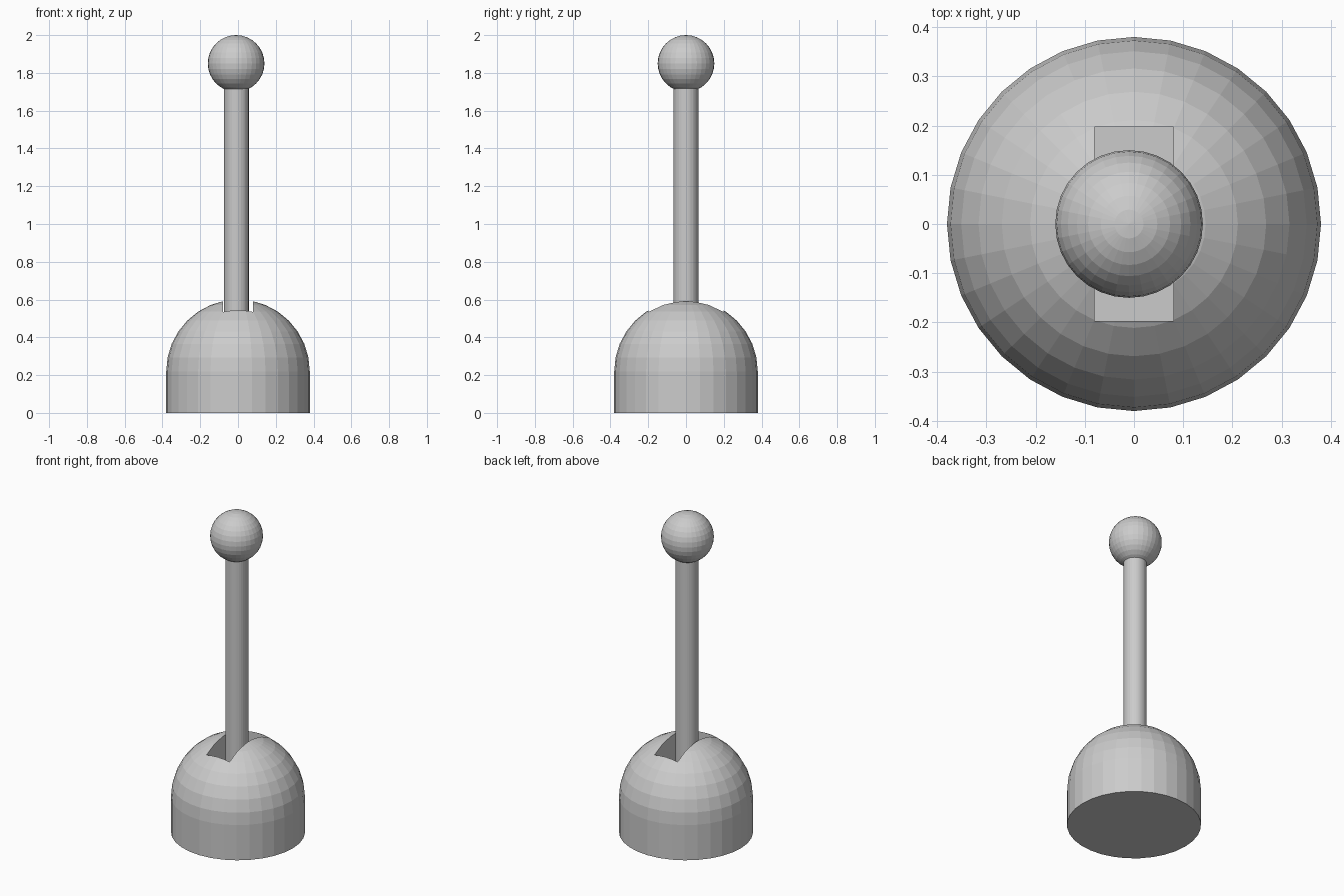
import bpy, bmesh, math

if "Cube" in bpy.data.objects:
    bpy.data.objects.remove(bpy.data.objects["Cube"])

SIDES = 32
grey = bpy.data.materials.new("plain grey")
grey.diffuse_color = (0.6, 0.6, 0.6, 1)
grey.use_nodes = True
grey.node_tree.nodes["Principled BSDF"].inputs["Base Color"].default_value = grey.diffuse_color


def lathe(name, profile, x=0.0):
    """Revolve (radius, z) points, bottom to top; zero radius makes a pole."""
    bm = bmesh.new()
    rings = []
    for r, z in profile:
        n = 1 if r < 1e-5 else SIDES
        rings.append([bm.verts.new((x + r * math.cos(2 * math.pi * i / SIDES),
                                    r * math.sin(2 * math.pi * i / SIDES), z))
                      for i in range(n)])
    for a, b in zip(rings, rings[1:]):
        for i in range(SIDES):
            j = (i + 1) % SIDES
            quad = [a[i % len(a)], a[j % len(a)], b[j % len(b)], b[i % len(b)]]
            bm.faces.new(list(dict.fromkeys(quad)))
    if len(rings[0]) > 1:
        bm.faces.new(rings[0][::-1])
    if len(rings[-1]) > 1:
        bm.faces.new(rings[-1])
    bmesh.ops.recalc_face_normals(bm, faces=bm.faces)
    mesh = bpy.data.meshes.new(name)
    bm.to_mesh(mesh)
    bm.free()
    mesh.materials.append(grey)
    obj = bpy.data.objects.new(name, mesh)
    bpy.context.collection.objects.link(obj)
    return obj


def arc(radius, centre_z, start, steps=16):
    """Half-circle profile points, from ring number start up to the pole."""
    return [(radius * math.sin(math.pi * k / steps),
             centre_z - radius * math.cos(math.pi * k / steps))
            for k in range(start, steps + 1)]


# Domed base: short cylinder running into a hemisphere
base = lathe("domed_base", [(0.38, 0)] + arc(0.38, 0.22, 8))

# Slot across the crown of the dome, front to back
bpy.ops.mesh.primitive_cube_add(size=1, location=(0, 0, 0.5))
cutter = bpy.context.object
cutter.name = "slot_cutter"
cutter.scale = (0.16, 0.395, 0.4)
cutter.hide_render = True
cutter.data.materials.append(grey)
cut = base.modifiers.new("slot", 'BOOLEAN')
cut.operation = 'DIFFERENCE'
cut.solver = 'EXACT'
cut.object = cutter
bpy.context.view_layer.objects.active = base
bpy.ops.object.modifier_apply(modifier=cut.name)
bpy.data.objects.remove(cutter)

# Lever and its round knob
lathe("lever_rod", [(0.065, 0.29), (0.065, 1.74)], x=-0.008)
lathe("knob", arc(0.15, 1.85, 0), x=-0.01)
